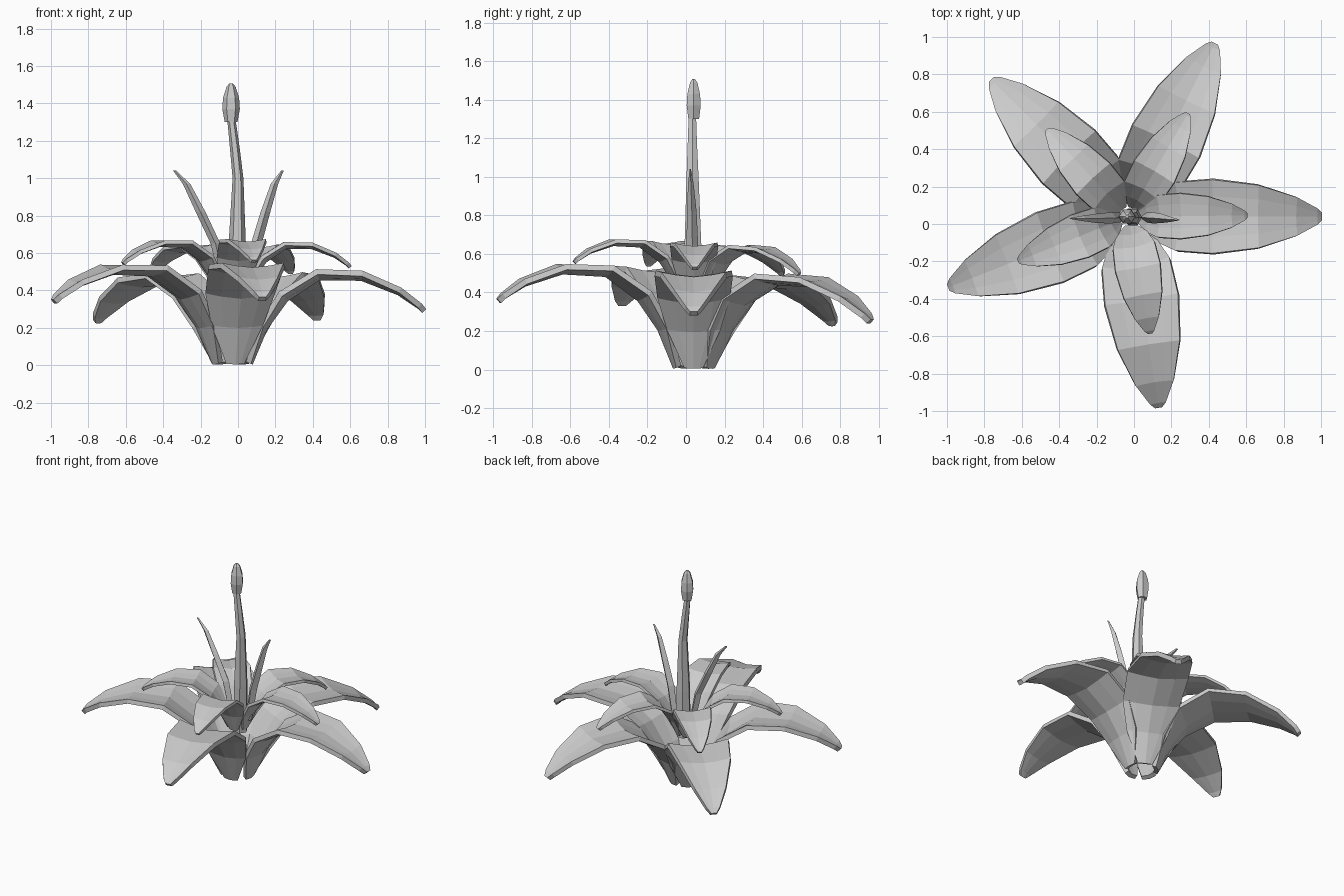
import bpy, math
from mathutils import Vector

CX, CY = -0.03, 0.04


def make(name, verts, faces):
    me = bpy.data.meshes.new(name)
    me.from_pydata(verts, [], faces)
    me.update()
    ob = bpy.data.objects.new(name, me)
    bpy.context.collection.objects.link(ob)
    return ob


# Petal profile: radius, height, half width, edge cup
PROFILE = [(0.095, 0.01, 0.045, 0.01), (0.175, 0.20, 0.135, 0.025), (0.285, 0.35, 0.185, 0.04),
           (0.46, 0.465, 0.20, 0.032), (0.69, 0.46, 0.17, 0.025), (0.89, 0.38, 0.105, 0.015),
           (1.00, 0.305, 0.045, 0.005), (1.025, 0.28, 0.02, 0.0)]
COLS = (-1, -0.55, 0, 0.55, 1)


def petal(name, angle, tip_z, size, base_z, thick):
    a = math.radians(angle)
    out, side = Vector((math.cos(a), math.sin(a), 0)), Vector((-math.sin(a), math.cos(a), 0))
    up = Vector((0, 0, 1))
    verts = []
    for i, (r, z, w, cup) in enumerate(PROFILE):
        p, q = PROFILE[max(i - 1, 0)], PROFILE[min(i + 1, len(PROFILE) - 1)]
        t = Vector((q[0] - p[0], q[1] - p[1])).normalized()
        normal = up * t.x - out * t.y          # inner / upper side
        zz = z + (tip_z - 0.31) * max(0, r - 0.09) / 0.93
        for c in COLS:
            v = out * r + up * zz + side * (w * c) + normal * (cup * abs(c) ** 1.5)
            verts.append(v * size + Vector((CX, CY, base_z)))
    n = len(COLS)
    faces = [(i * n + j, (i + 1) * n + j, (i + 1) * n + j + 1, i * n + j + 1)
             for i in range(len(PROFILE) - 1) for j in range(n - 1)]
    ob = make(name, verts, faces)
    m = ob.modifiers.new("thickness", 'SOLIDIFY')
    m.thickness = thick
    m.offset = 0


# Outer and inner whorls: angle, tip height
OUTER = [(0, 0.32), (63.5, 0.28), (135, 0.265), (201.5, 0.37), (279, 0.385)]
INNER = [(0.5, 0.33), (60, 0.28), (133, 0.28), (202, 0.36), (280.5, 0.38)]
for i, (ang, tz) in enumerate(OUTER):
    petal(f"outer_petal_{i + 1}", ang, tz, 1.0, 0.0, 0.03)
for i, (ang, tz) in enumerate(INNER):
    petal(f"inner_petal_{i + 1}", ang, tz, 0.615, 0.34, 0.02)


def tube(name, rings, sides):
    """Loft horizontal rings given as x, y, z, x radius, y radius."""
    verts = [(x + rx * math.cos(k * math.tau / sides), y + ry * math.sin(k * math.tau / sides), z)
             for x, y, z, rx, ry in rings for k in range(sides)]
    faces = [(i * sides + k, i * sides + (k + 1) % sides,
              (i + 1) * sides + (k + 1) % sides, (i + 1) * sides + k)
             for i in range(len(rings) - 1) for k in range(sides)]
    faces += [tuple(reversed(range(sides))), tuple(range(len(verts) - sides, len(verts)))]
    return make(name, verts, faces)


# Central stalk and its bud
tube("pistil_stalk", [(-0.01, CY, 0.32, 0.048, 0.05), (-0.004, 0.036, 0.65, 0.046, 0.05),
                      (0.0, 0.034, 1.0, 0.029, 0.036), (-0.018, 0.033, 1.17, 0.026, 0.028),
                      (-0.036, 0.033, 1.32, 0.022, 0.022)], 6)
tube("pistil_bud", [(-0.037, 0.04, 1.30, 0.034, 0.032), (-0.037, 0.04, 1.37, 0.047, 0.042),
                    (-0.037, 0.04, 1.43, 0.043, 0.038), (-0.037, 0.04, 1.49, 0.024, 0.022),
                    (-0.037, 0.04, 1.508, 0.008, 0.008)], 6)

# Two curved pointed blades beside the stalk
tube("left_blade", [(-0.07, 0.035, 0.42, 0.022, 0.025), (-0.12, 0.033, 0.65, 0.026, 0.03),
                    (-0.20, 0.03, 0.82, 0.026, 0.025), (-0.275, 0.03, 0.97, 0.02, 0.014),
                    (-0.34, 0.03, 1.042, 0.008, 0.003)], 4)
tube("right_blade", [(0.06, 0.035, 0.42, 0.022, 0.025), (0.098, 0.033, 0.65, 0.029, 0.03),
                     (0.147, 0.03, 0.82, 0.026, 0.025), (0.195, 0.025, 0.97, 0.02, 0.014),
                     (0.238, 0.022, 1.042, 0.007, 0.003)], 4)
